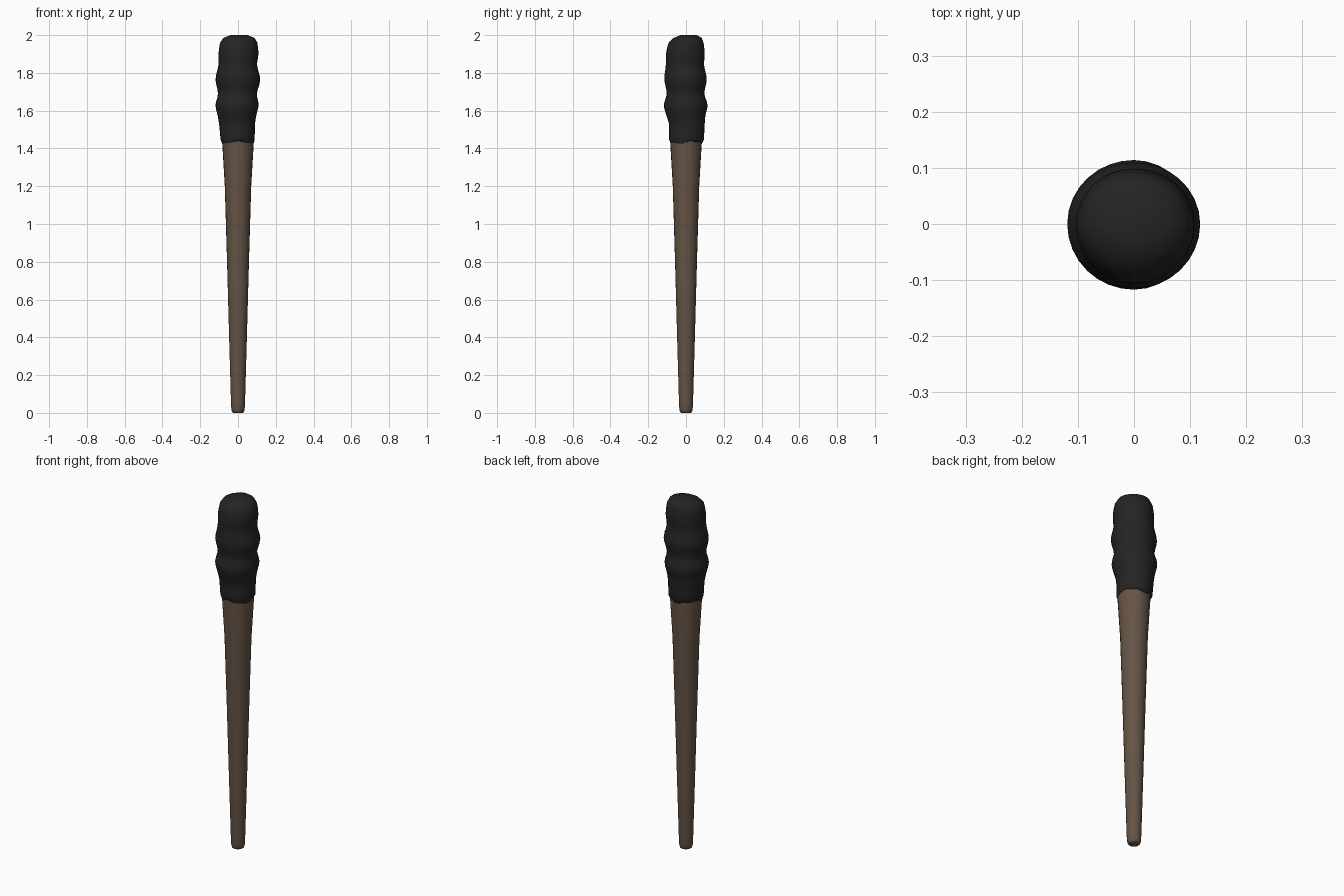
import bpy, bmesh, math

if "Cube" in bpy.data.objects:
    bpy.data.objects.remove(bpy.data.objects["Cube"])


def material(name, rgb):
    m = bpy.data.materials.new(name)
    m.diffuse_color = (*rgb, 1)
    m.use_nodes = True
    m.node_tree.nodes["Principled BSDF"].inputs["Base Color"].default_value = m.diffuse_color
    return m


def loft(name, rings, mat, angle):
    """Skin a list of point rings and cap both ends."""
    bm = bmesh.new()
    loops = [[bm.verts.new(p) for p in r] for r in rings]
    n = len(loops[0])
    for a, b in zip(loops, loops[1:]):
        for i in range(n):
            j = (i + 1) % n
            bm.faces.new((a[i], a[j], b[j], b[i]))
    bm.faces.new(loops[0][::-1])
    bm.faces.new(loops[-1])
    bmesh.ops.recalc_face_normals(bm, faces=bm.faces)
    me = bpy.data.meshes.new(name)
    bm.to_mesh(me)
    bm.free()
    me.materials.append(mat)
    ob = bpy.data.objects.new(name, me)
    bpy.context.collection.objects.link(ob)
    bpy.ops.object.select_all(action='DESELECT')
    ob.select_set(True)
    bpy.context.view_layer.objects.active = ob
    bpy.ops.object.shade_smooth_by_angle(angle=math.radians(angle))
    return ob


wood = material("brown wood", (0.13, 0.088, 0.06))
cloth = material("charred cloth", (0.0175, 0.0175, 0.0175))

# Tapered handle with a rounded foot
profile = [(0.024, 0.0), (0.031, 0.004), (0.035, 0.018), (0.037, 0.05), (0.047, 0.4),
           (0.058, 0.8), (0.07, 1.2), (0.084, 1.44), (0.084, 1.5)]
N = 24
loft("handle", [[(r * math.cos(math.tau * i / N), r * math.sin(math.tau * i / N), z)
                 for i in range(N)] for r, z in profile], wood, 60)

# Lumpy wrapped head: height, then radius towards +x, +y, -x, -y
lumps = [
    (1.432, .084, .083, .086, .085), (1.445, .088, .094, .092, .090),
    (1.53, .090, .099, .100, .090), (1.575, .097, .103, .108, .104),
    (1.63, .109, .114, .119, .117), (1.69, .100, .097, .106, .102),
    (1.765, .118, .110, .119, .115), (1.84, .101, .096, .104, .107),
    (1.90, .108, .099, .103, .106), (1.96, .102, .093, .095, .092),
    (1.985, .088, .083, .077, .066), (2.0, .050, .058, .040, .028),
]


def spline(a, b, c, d, t):
    return b + t / 2 * (c - a + t * (2*a - 5*b + 4*c - d + t * (3*(b - c) + d - a)))


def ring(row, n=32):
    z, pts = row[0], []
    for i in range(n):
        u = 4 * i / n
        k, f = int(u), u - int(u)
        w = f * f * (3 - 2 * f)
        r = row[1 + k] * (1 - w) + row[1 + (k + 1) % 4] * w
        a = math.tau * i / n
        # ragged lower hem
        dz = 0.006 * math.sin(3 * a) + 0.004 * math.sin(7 * a) if z < 1.44 else 0
        pts.append((r * math.cos(a), r * math.sin(a), z + dz))
    return pts


rows = []
for i in range(len(lumps) - 1):
    q = [lumps[min(max(i + k, 0), len(lumps) - 1)] for k in (-1, 0, 1, 2)]
    steps = 3 if 0 < i < 9 else 1
    for s in range(steps):
        t = s / steps
        row = [spline(*(p[j] for p in q), t) for j in range(5)]
        row[0] = q[1][0] * (1 - t) + q[2][0] * t
        rows.append(row)
rows.append(lumps[-1])
loft("wrapped_head", [ring(r) for r in rows], cloth, 60)
